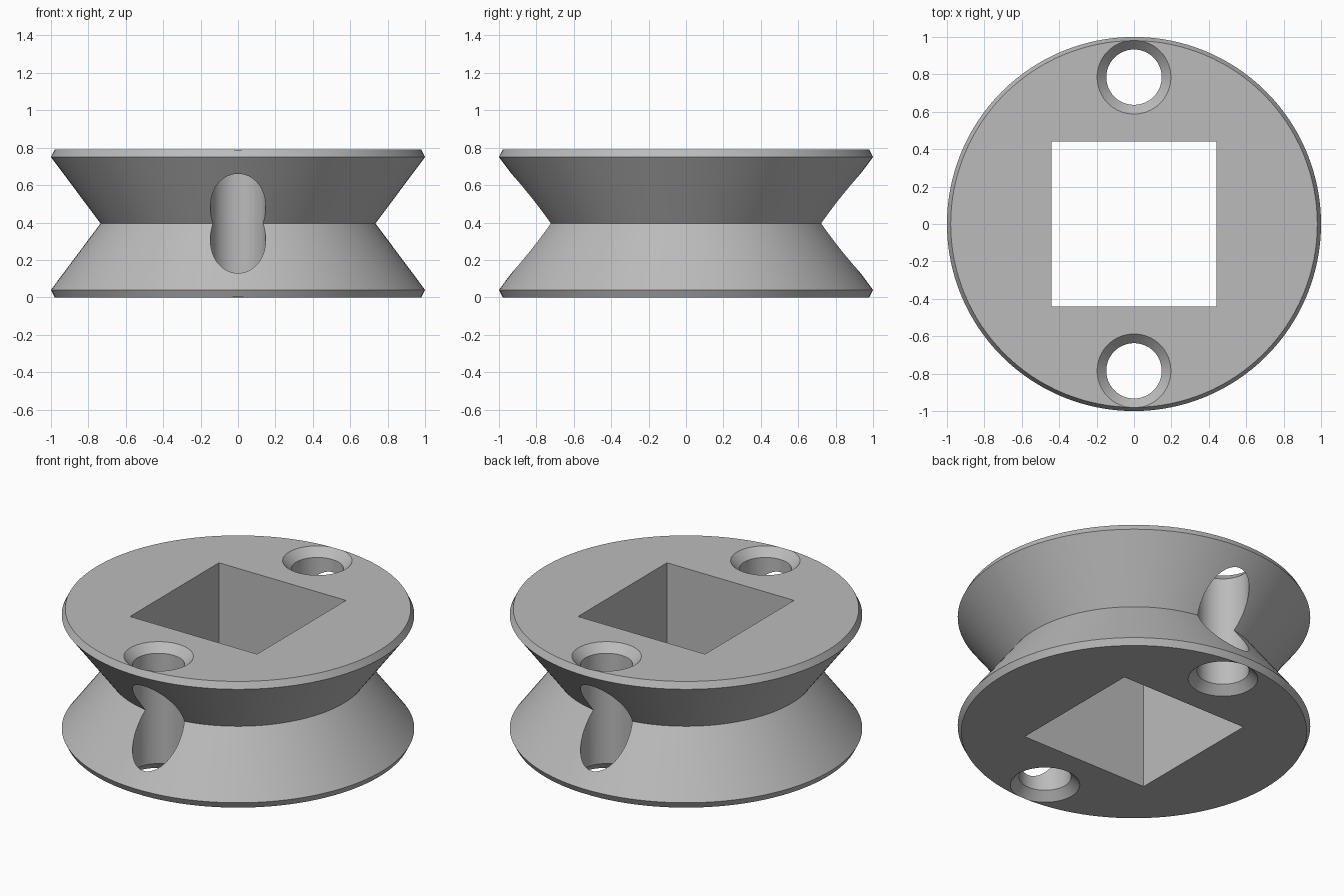
import bpy, bmesh, math

cube = bpy.data.objects.get("Cube")
if cube:
    bpy.data.objects.remove(cube, do_unlink=True)

HEIGHT = 0.79
HALF_SQUARE = 0.44
HOLE_Y = 0.785

grey = bpy.data.materials.new("plain grey")
grey.use_nodes = True
colour = (0.5, 0.5, 0.5, 1)
grey.diffuse_color = colour
grey.node_tree.nodes["Principled BSDF"].inputs["Base Color"].default_value = colour


def lathe(name, profile, sides, centre_y=0, turn=0):
    """Closed solid of revolution from (radius, height) points, bottom to top."""
    bm = bmesh.new()
    angles = [turn + 2 * math.pi * i / sides for i in range(sides)]
    rings = [[bm.verts.new((r * math.cos(a), centre_y + r * math.sin(a), z)) for a in angles]
             for r, z in profile]
    for low, high in zip(rings, rings[1:]):
        for i in range(sides):
            j = (i + 1) % sides
            bm.faces.new((low[i], low[j], high[j], high[i]))
    bm.faces.new(rings[0][::-1])
    bm.faces.new(rings[-1])
    mesh = bpy.data.meshes.new(name)
    bm.to_mesh(mesh)
    bm.free()
    mesh.materials.append(grey)
    obj = bpy.data.objects.new(name, mesh)
    bpy.context.collection.objects.link(obj)
    return obj


# Grooved wheel with chamfered rims
wheel = lathe("grooved_wheel", [(0.98, 0), (1, 0.04), (0.735, HEIGHT / 2),
                                (1, HEIGHT - 0.04), (0.98, HEIGHT)], 128)

# Square shaft opening and two holes countersunk at both ends
corner = HALF_SQUARE * math.sqrt(2)
cutters = [lathe("square_cutter", [(corner, -0.1), (corner, HEIGHT + 0.1)], 4, 0, math.pi / 4)]
bore, sink, depth, over = 0.148, 0.197, 0.05, 0.02
hole = [(sink + over, -over), (bore, depth), (bore, HEIGHT - depth), (sink + over, HEIGHT + over)]
for side, label in ((-1, "front"), (1, "back")):
    cutters.append(lathe(label + "_hole_cutter", hole, 64, side * HOLE_Y))

bpy.ops.object.select_all(action="DESELECT")
bpy.context.view_layer.objects.active = wheel
wheel.select_set(True)
for cutter in cutters:
    cut = wheel.modifiers.new(cutter.name, "BOOLEAN")
    cut.operation = "DIFFERENCE"
    cut.solver = "EXACT"
    cut.object = cutter
    bpy.ops.object.modifier_apply(modifier=cut.name)
for cutter in cutters:
    bpy.data.objects.remove(cutter, do_unlink=True)

bpy.ops.object.shade_smooth_by_angle(angle=math.radians(15))
